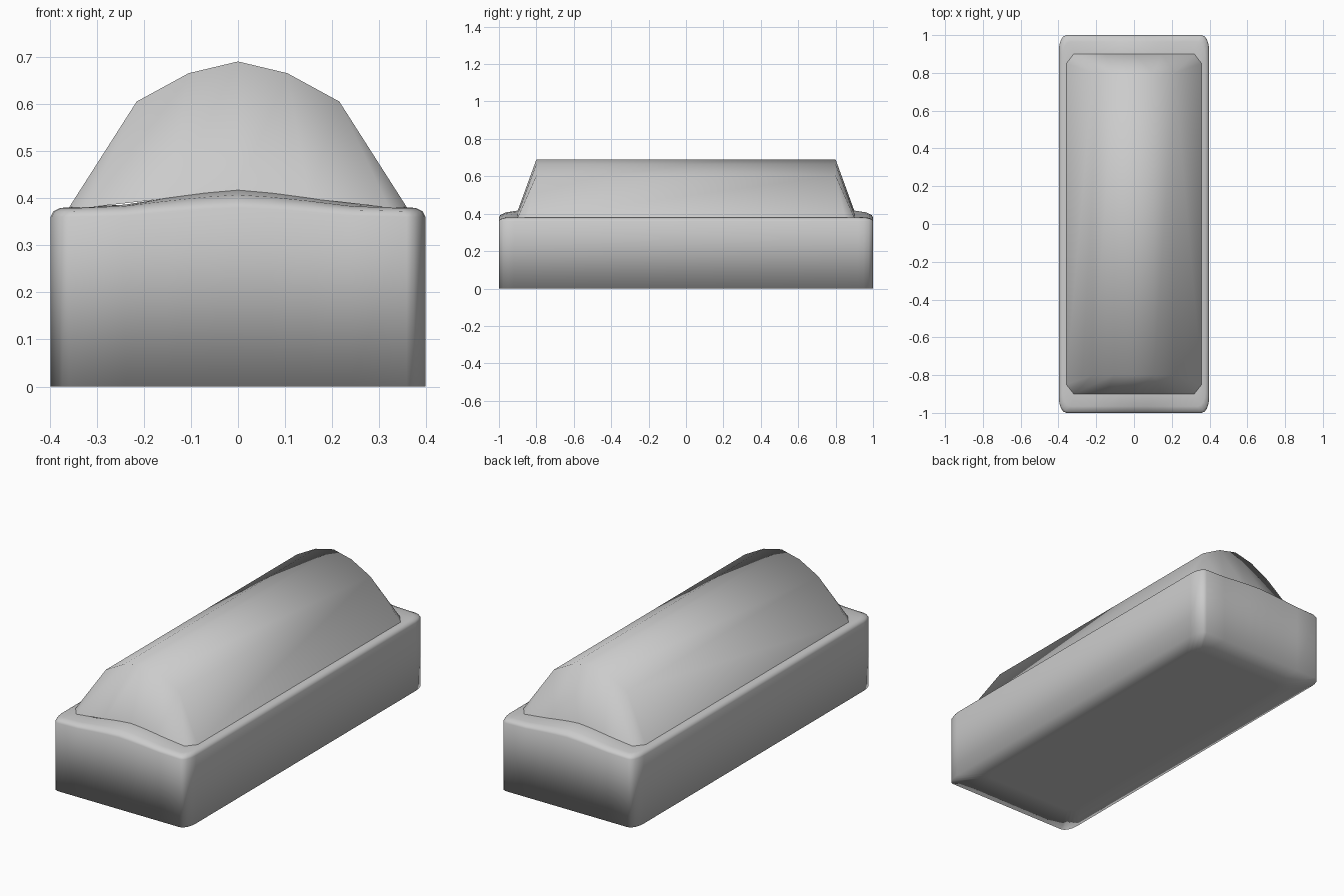
import bpy, bmesh
from math import sin, cos, pi

if "Cube" in bpy.data.objects:
    bpy.data.objects.remove(bpy.data.objects["Cube"])


def finish(bm, name):
    bmesh.ops.recalc_face_normals(bm, faces=bm.faces[:])
    mesh = bpy.data.meshes.new(name)
    bm.to_mesh(mesh)
    bm.free()
    for p in mesh.polygons:
        p.use_smooth = True
    obj = bpy.data.objects.new(name, mesh)
    bpy.context.collection.objects.link(obj)
    return obj


def crown(x):
    # gentle hump across the middle of both ends
    return max(0.0, 1 - (abs(x) / 0.27) ** 1.3)


def outline(hx, hy, rx, ry):
    # rounded rectangle with extra points across the short ends
    xs = [-0.24, -0.15, -0.07, 0, 0.07, 0.15, 0.24]
    arc = [i * pi / 8 for i in range(5)]
    front = [(x, -hy) for x in xs]
    front += [(hx - rx + rx * sin(a), -hy + ry - ry * cos(a)) for a in arc]
    back = [(-x, -y) for x, y in front]
    left_back = [(x, -y) for x, y in reversed(front[7:])]
    right = front + left_back
    return right + back + [(-x, -y) for x, y in left_back]


# Base: stacked rounded outlines (half x, half y, z, hump height)
bm = bmesh.new()
layers = [(0.28, 0.83, 0, 0), (0.398, 1.0, 0, 0), (0.398, 1.0, 0.36, 0.02),
          (0.392, 0.993, 0.372, 0.02), (0.378, 0.965, 0.379, 0.028),
          (0.35, 0.90, 0.381, 0.036)]
rings = []
for hx, hy, z, h in layers:
    ring = []
    for x, y in outline(hx, hy, 0.04, 0.08):
        ring.append(bm.verts.new((x, y, z + h * crown(x))))
    # points shared by neighbouring runs are merged below
    rings.append(ring)
for a, b in zip(rings, rings[1:]):
    n = len(a)
    for i in range(n):
        bm.faces.new((a[i], a[(i + 1) % n], b[(i + 1) % n], b[i]))
bm.faces.new(rings[0])
bm.faces.new(rings[-1])
bmesh.ops.remove_doubles(bm, verts=bm.verts[:], dist=0.0005)
finish(bm, "base")

# Roof: faceted arch with sloping ends and clipped lower corners
bm = bmesh.new()
profile = [(-0.215, 0.605), (-0.105, 0.665), (0, 0.69), (0.105, 0.665), (0.215, 0.605)]
foot_x = [-0.32, -0.15, 0, 0.15, 0.32]
top, foot, side = {}, {}, {}
for s in (-1, 1):
    top[s] = [bm.verts.new((x, s * 0.8, z)) for x, z in profile]
    foot[s] = [bm.verts.new((x, s * 0.9, 0.38 + 0.036 * crown(x))) for x in foot_x]
    side[s] = [bm.verts.new((x, s * 0.85, 0.378)) for x in (-0.36, 0.36)]
    for i in range(4):
        bm.faces.new((foot[s][i], foot[s][i + 1], top[s][i + 1], top[s][i]))
    for k, e in ((0, 0), (1, 4)):
        bm.faces.new((foot[s][e], side[s][k], top[s][e]))
for i in range(4):
    bm.faces.new((top[-1][i], top[-1][i + 1], top[1][i + 1], top[1][i]))
for k, e in ((0, 0), (1, 4)):
    bm.faces.new((side[-1][k], side[1][k], top[1][e], top[-1][e]))
finish(bm, "roof")
